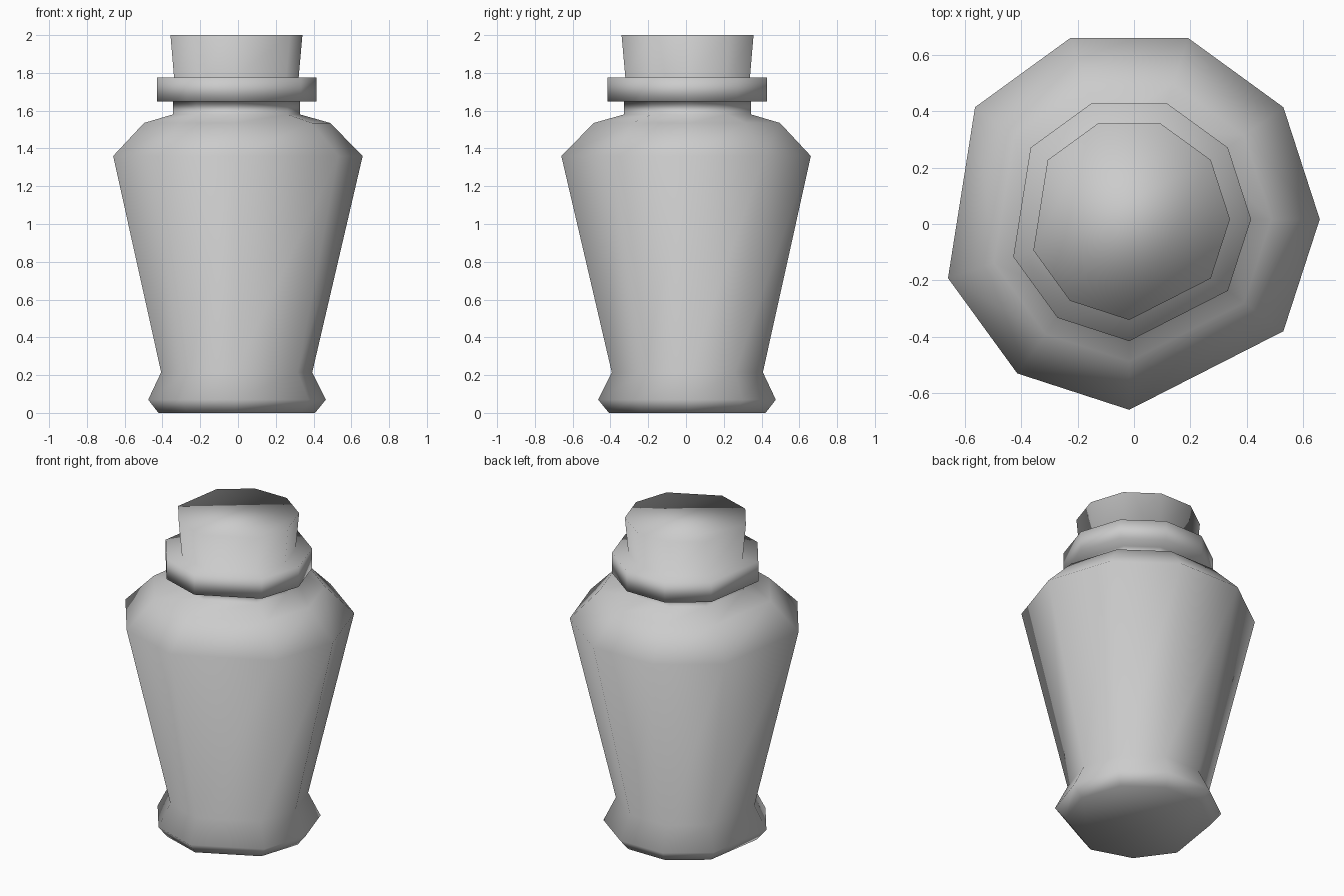
import bpy
import bmesh
from math import cos, sin, radians

cube = bpy.data.objects.get("Cube")
if cube:
    bpy.data.objects.remove(cube, do_unlink=True)

# Nine-sided outline: a decagon pattern with two wider sides
ANGLES = [radians(a) for a in (0, 36, 72, 108, 144, 198, 234, 270, 324)]
CENTRE_X, CENTRE_Y = -0.017, 0.017

# Radius and height, from the foot up to the stopper
PROFILE = [
    (0.425, 0.0), (0.482, 0.07), (0.41, 0.215),      # foot
    (0.677, 1.36), (0.505, 1.535), (0.345, 1.58),    # body and shoulder
    (0.345, 1.648), (0.433, 1.648), (0.433, 1.775),  # neck and collar
    (0.338, 1.775), (0.358, 2.0),                    # stopper
]


def make_material(name, colour):
    mat = bpy.data.materials.new(name)
    mat.use_nodes = True
    mat.diffuse_color = colour
    mat.node_tree.nodes["Principled BSDF"].inputs["Base Color"].default_value = colour
    return mat


def ring(bm, radius, z):
    return [bm.verts.new((CENTRE_X + radius * cos(a), CENTRE_Y + radius * sin(a), z))
            for a in ANGLES]


def loft(name, profile, material):
    bm = bmesh.new()
    rings = [ring(bm, r, z) for r, z in profile]
    n = len(ANGLES)
    for low, high in zip(rings, rings[1:]):
        for i in range(n):
            j = (i + 1) % n
            bm.faces.new((low[i], low[j], high[j], high[i]))
    # Closed foot and stopper top
    bm.faces.new(rings[0][::-1])
    bm.faces.new(rings[-1])
    for face in bm.faces:
        face.smooth = True
    mesh = bpy.data.meshes.new(name)
    bm.to_mesh(mesh)
    bm.free()
    mesh.materials.append(material)
    obj = bpy.data.objects.new(name, mesh)
    bpy.context.collection.objects.link(obj)
    return obj


# Stoppered jar, one continuous smooth surface
grey = make_material("plain grey", (0.6, 0.6, 0.6, 1.0))
loft("stoppered_jar", PROFILE, grey)
